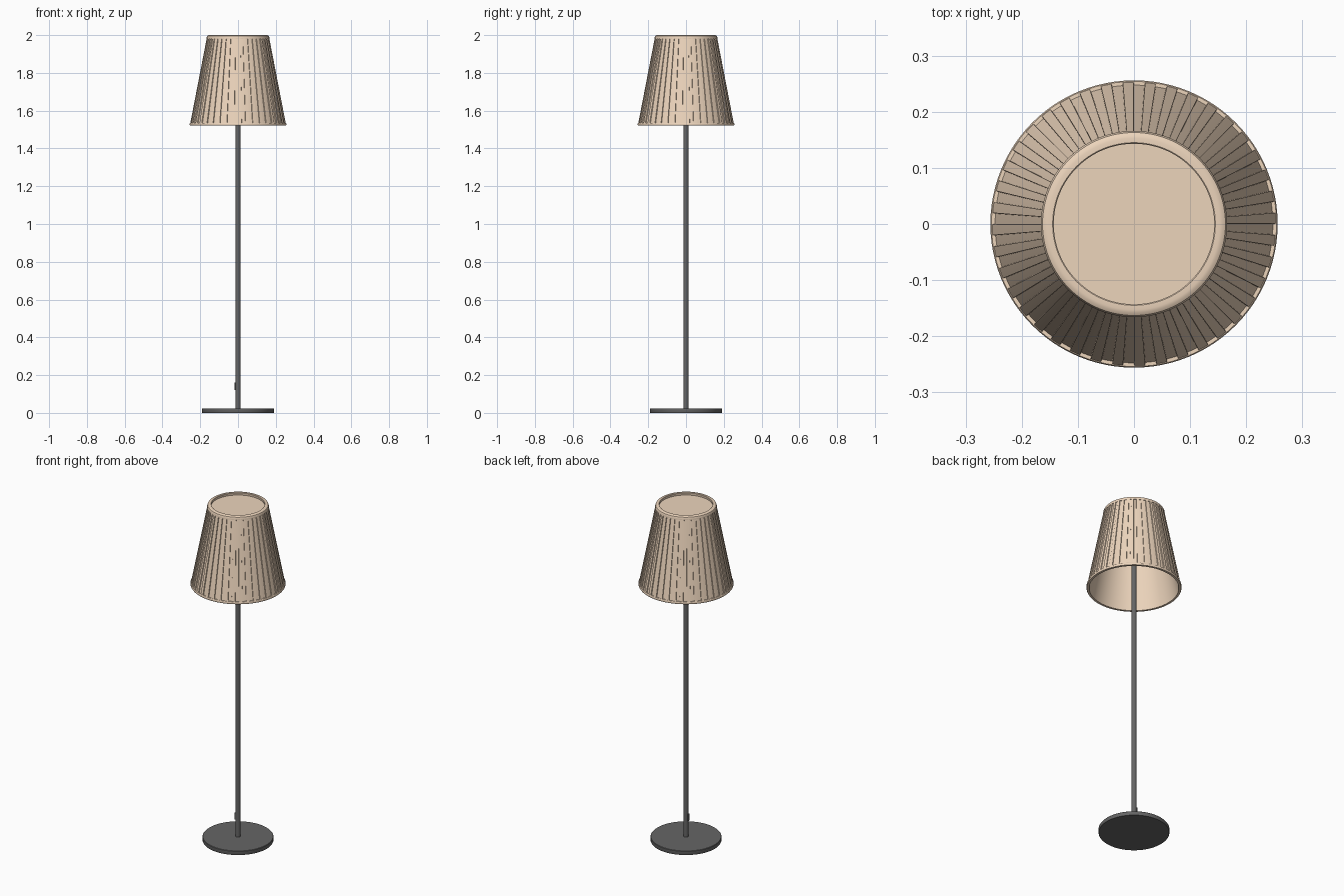
import bpy, bmesh, math

if "Cube" in bpy.data.objects:
    bpy.data.objects.remove(bpy.data.objects["Cube"])

cream = bpy.data.materials.new("cream_fabric")
cream.diffuse_color = (0.84, 0.66, 0.50, 1)
cream.use_nodes = True
cream.node_tree.nodes["Principled BSDF"].inputs["Base Color"].default_value = cream.diffuse_color
dark = bpy.data.materials.new("dark_metal")
dark.diffuse_color = (0.13, 0.13, 0.13, 1)
dark.use_nodes = True
dark.node_tree.nodes["Principled BSDF"].inputs["Base Color"].default_value = dark.diffuse_color


def finish(name, bm, mat, smooth=True):
    bmesh.ops.recalc_face_normals(bm, faces=bm.faces)
    mesh = bpy.data.meshes.new(name)
    bm.to_mesh(mesh)
    bm.free()
    ob = bpy.data.objects.new(name, mesh)
    bpy.context.collection.objects.link(ob)
    mesh.materials.append(mat)
    if smooth:
        bpy.context.view_layer.objects.active = ob
        ob.select_set(True)
        bpy.ops.object.shade_smooth_by_angle(angle=math.radians(35))
        ob.select_set(False)
    return ob


def lathe(name, profile, mat, closed=False, steps=96):
    """Spin an (r, z) profile around the z axis."""
    bm = bmesh.new()
    vs = [bm.verts.new((r, 0, z)) for r, z in profile]
    edges = [bm.edges.new(p) for p in zip(vs, vs[1:])]
    if closed:
        edges.append(bm.edges.new((vs[-1], vs[0])))
    bmesh.ops.spin(bm, geom=vs + edges, cent=(0, 0, 0), axis=(0, 0, 1),
                   angle=math.tau, steps=steps, use_duplicate=False)
    bmesh.ops.remove_doubles(bm, verts=bm.verts, dist=1e-5)
    return finish(name, bm, mat)


def pleated_shade(name, r_low, z_low, r_high, z_high, pleats, depth, mat):
    """Tapered wall with square-edged ribs running up it."""
    bm = bmesh.new()
    rings = []
    for r, z in ((r_low, z_low), (r_high, z_high)):
        ring = []
        for i in range(pleats):
            for frac, drop in ((0, depth), (0.02, 0), (0.25, 0), (0.5, 0), (0.52, depth), (0.76, depth)):
                a = math.tau * (i + frac) / pleats
                ring.append(bm.verts.new(((r - drop) * math.cos(a), (r - drop) * math.sin(a), z)))
        rings.append(ring)
    low, high = rings
    for i in range(len(low)):
        j = (i + 1) % len(low)
        bm.faces.new((low[i], low[j], high[j], high[i]))
    return finish(name, bm, mat)


# Weighted base and pole
lathe("base", [(0, 0), (0.19, 0), (0.191, 0.002), (0.191, 0.022), (0.189, 0.024), (0, 0.024)], dark)
lathe("pole", [(0, 0.02), (0.014, 0.02), (0.014, 1.975), (0, 1.975)], dark, steps=32)

# Small switch on the left of the pole
bm = bmesh.new()
bmesh.ops.create_cube(bm, size=1)
bmesh.ops.scale(bm, vec=(0.008, 0.012, 0.04), verts=bm.verts)
bmesh.ops.translate(bm, vec=(-0.015, 0, 0.14), verts=bm.verts)
finish("switch", bm, dark, smooth=False)

# Shade: pleated outside, smooth lining, rim bands and top cap
pleated_shade("shade_pleats", 0.2535, 1.53, 0.1645, 1.99, 40, 0.005, cream)
lathe("shade_lining", [(0.241, 1.525), (0.148, 1.985)], cream)
lathe("bottom_rim", [(0.241, 1.521), (0.254, 1.521), (0.256, 1.524), (0.256, 1.532),
                     (0.254, 1.535), (0.240, 1.535)], cream, closed=True)
lathe("top_rim", [(0.145, 1.98), (0.166, 1.98), (0.166, 1.989), (0.163, 1.996), (0.158, 1.999),
                  (0.153, 2.0), (0.145, 2.0), (0.143, 1.998)], cream, closed=True)
lathe("top_cap", [(0, 1.975), (0.15, 1.975), (0.15, 1.985), (0, 1.985)], cream)
